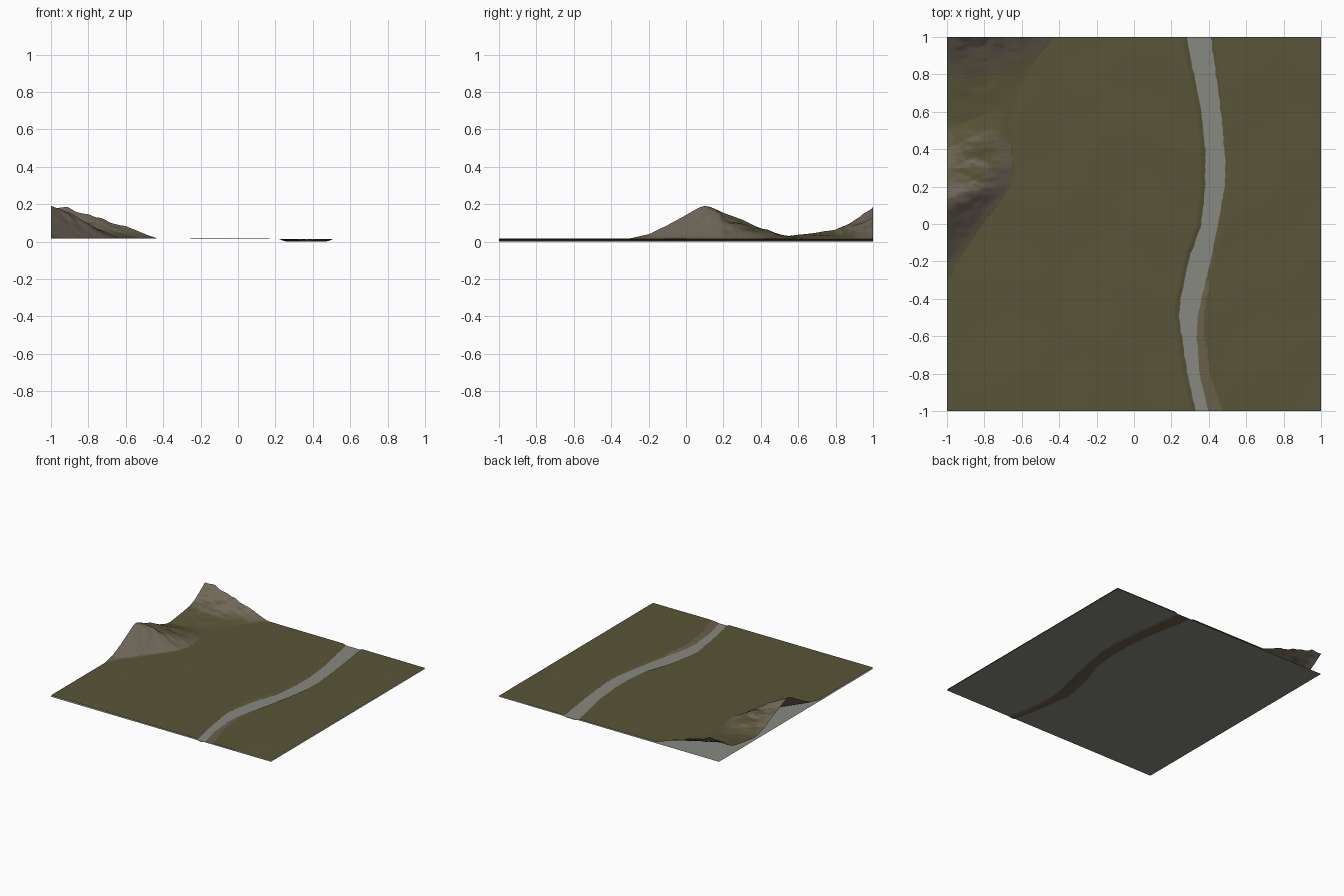
import bpy, bmesh, math
from mathutils import Vector, noise

if "Cube" in bpy.data.objects:
    bpy.data.objects.remove(bpy.data.objects["Cube"])

N = 240            # terrain grid resolution
WATER = 0.006      # water level


def interp(table, v):
    """Piecewise linear lookup in a short profile."""
    if v <= table[0][0]:
        return table[0][1]
    for (a, fa), (b, fb) in zip(table, table[1:]):
        if v <= b:
            return fa + (fb - fa) * (v - a) / (b - a)
    return table[-1][1]


def material(name, rgb):
    m = bpy.data.materials.new(name)
    m.diffuse_color = (*rgb, 1)
    m.use_nodes = True
    m.node_tree.nodes["Principled BSDF"].inputs["Base Color"].default_value = m.diffuse_color
    return m


# River banks, left and right x along y
LEFT = [(-1, .33), (-.8, .285), (-.6, .255), (-.5, .24), (-.4, .25), (-.2, .29), (0, .36),
        (.2, .38), (.4, .38), (.6, .36), (.8, .32), (1, .28)]
RIGHT = [(-1, .395), (-.8, .35), (-.6, .335), (-.5, .34), (-.4, .36), (-.2, .41), (0, .45),
         (.2, .485), (.3, .49), (.4, .485), (.6, .465), (.8, .44), (1, .41)]
SAND = [(-1, .09), (-.8, .06), (-.5, .04), (-.3, .02)]
# Heights of the two mountains along the x = -1 edge, and foot width along y
CREST_1 = [(-.3, 0), (-.2, .022), (-.1, .07), (0, .125), (.07, .165), (.1, .174), (.13, .168),
           (.2, .137), (.3, .1), (.4, .048), (.5, .016), (.7, 0)]
CREST_2 = [(.4, 0), (.56, .014), (.7, .032), (.8, .048), (.86, .072), (.93, .12), (1, .172)]
FOOT = [(-.3, .01), (-.2, .05), (0, .19), (.1, .27), (.2, .33), (.3, .36), (.45, .345),
        (.55, .33), (.7, .37), (.8, .42), (.9, .49), (1, .57)]


def river(y):
    """Slightly ragged river edges at y."""
    return (interp(LEFT, y) + .006 * noise.noise(Vector((1, y * 22, 5))),
            interp(RIGHT, y) + .005 * noise.noise(Vector((4, y * 22, 9))))


def mountain(x, y):
    d = x + 1
    t = d / interp(FOOT, y)
    if t >= 1:
        return 0
    h1 = interp(CREST_1, y - .45 * d) * (1 - t ** 1.15)
    peak = .95 + .09 * math.exp(-((d - .09) / .05) ** 2)
    h2 = interp(CREST_2, y + .06 * math.sin(d * 14) * (1 - y)) * (1 - t ** 1.3) * peak
    # eroded gullies
    n = sum(noise.noise(Vector((x * 6 * k, y * 10 * k, 3 * k))) / k for k in (1, 2.2, 4.5))
    return max(0, max(h1, h2) * (1 + .22 * n * min(1, d * 8)))


def height(x, y):
    ground = .0155 - .002 * x + .0008 * noise.noise(Vector((x * 3, y * 3, 0)))
    l, r = river(y)
    east = x > (l + r) / 2
    e = x - r if east else l - x
    if e < 0:
        z = max(0, WATER + e * .25)
    else:
        z = min(ground, WATER + e * .01 / (interp(SAND, y) if east else .025))
    return z + mountain(x, y)


# Terrain sheet with carved river bed and mountains
bm = bmesh.new()
bmesh.ops.create_grid(bm, x_segments=N, y_segments=N, size=1)
for v in bm.verts:
    v.co.z = height(v.co.x, v.co.y)
bm.normal_update()

# Ground cover by slope and by nearness to the river
for f in bm.faces:
    f.smooth = True
    c = f.calc_center_median()
    l, r = river(c.y)
    if l < c.x < r or (c.y < -.3 and r <= c.x < r + interp(SAND, c.y) * .9):
        f.material_index = 6
    elif c.x < -.4 and c.z > .02:
        steep = math.hypot(f.normal.x, f.normal.y) + .1 * noise.noise(c * 9)
        f.material_index = min(5, max(0, int((steep - .2) / .06)))

mesh = bpy.data.meshes.new("terrain")
bm.to_mesh(mesh)
bm.free()
grass, rock = Vector((.10, .09, .040)), Vector((.16, .135, .10))
for i in range(6):
    mesh.materials.append(material(f"ground_{i}", grass.lerp(rock, i / 5)))
mesh.materials.append(material("river_sand", (.145, .113, .07)))
bpy.context.collection.objects.link(bpy.data.objects.new("terrain", mesh))

# Flat water sheet under the whole terrain
bpy.ops.mesh.primitive_plane_add(size=2, location=(0, 0, WATER))
water = bpy.context.object
water.name = "water"
water.data.materials.append(material("water", (.247, .247, .218)))
